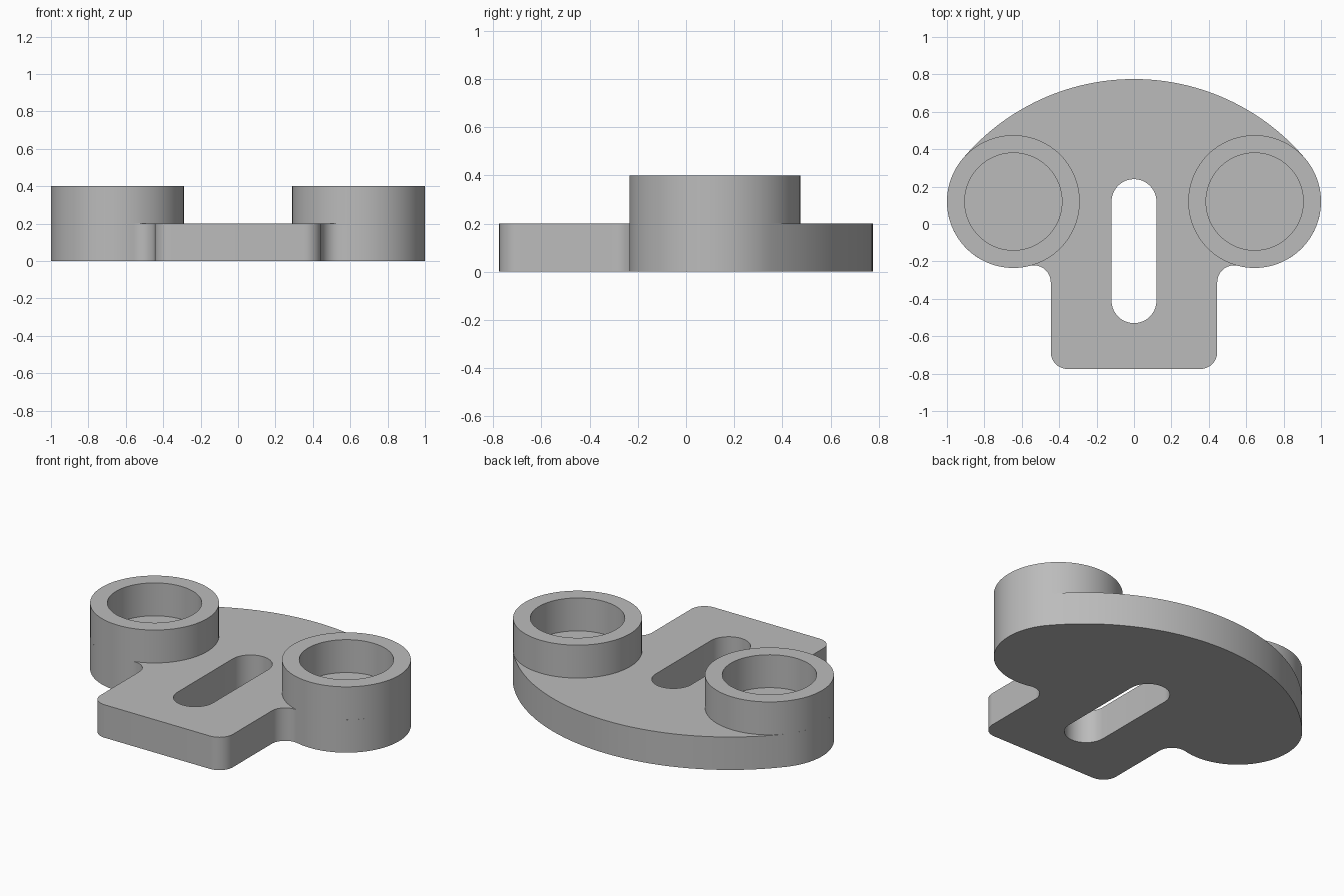
import bpy, bmesh
from math import pi, atan2, cos, sin, hypot

if "Cube" in bpy.data.objects:
    bpy.data.objects.remove(bpy.data.objects["Cube"], do_unlink=True)

# Dimensions
T = 0.2                      # plate thickness
H = 0.4                      # total height
BX, BY = 0.645, 0.12         # boss centre
R_OUT, R_IN = 0.355, 0.26    # boss radii
STEM, END = 0.445, 0.775     # stem half width, half depth
FIL = 0.09                   # fillet radius
SLOT, SLOT_LOW = 0.12, -0.41

grey = bpy.data.materials.new("grey")
grey.use_nodes = True
colour = (0.5, 0.5, 0.5, 1)
grey.diffuse_color = colour
grey.node_tree.nodes["Principled BSDF"].inputs["Base Color"].default_value = colour


def arc(cx, cy, r, a0, a1, n):
    return [(cx + r * cos(a0 + (a1 - a0) * i / n),
             cy + r * sin(a0 + (a1 - a0) * i / n)) for i in range(n + 1)]


def finish(bm, name):
    bmesh.ops.recalc_face_normals(bm, faces=bm.faces)
    me = bpy.data.meshes.new(name)
    bm.to_mesh(me)
    bm.free()
    me.materials.append(grey)
    ob = bpy.data.objects.new(name, me)
    bpy.context.collection.objects.link(ob)
    bpy.ops.object.select_all(action='DESELECT')
    ob.select_set(True)
    bpy.context.view_layer.objects.active = ob
    bpy.ops.object.shade_smooth_by_angle(angle=pi / 6)
    return ob


# Plate outline: right half built from tangent arcs, then mirrored
fx = STEM + FIL
fy = BY - ((R_OUT + FIL) ** 2 - (BX - fx) ** 2) ** 0.5
join = atan2(fy - BY, fx - BX)
k = END - R_OUT
cy = (k * k - BX * BX - BY * BY) / (2 * (k - BY))   # centre of the back arc
tangent = atan2(BY - cy, BX)

half = arc(STEM - FIL, FIL - END, FIL, -pi / 2, 0, 10)
half += arc(fx, fy, FIL, pi, join + pi, 12)
half += arc(BX, BY, R_OUT, join, tangent, 48)[1:]
half += arc(0, cy, END - cy, tangent, pi / 2, 32)[1:]
outline = half + [(-x, y) for x, y in reversed(half[:-1])]
slot = arc(0, BY, SLOT, 0, pi, 24) + arc(0, SLOT_LOW, SLOT, pi, 2 * pi, 24)

# Base plate with slot
bm = bmesh.new()
edges = []
for loop in (outline, slot):
    vs = [bm.verts.new((x, y, 0)) for x, y in loop]
    edges += [bm.edges.new((a, vs[i - 1])) for i, a in enumerate(vs)]
bmesh.ops.triangle_fill(bm, edges=edges, use_beauty=True, use_dissolve=False)
res = bmesh.ops.extrude_face_region(bm, geom=bm.faces[:])
bmesh.ops.translate(bm, vec=(0, 0, T),
                    verts=[g for g in res["geom"] if isinstance(g, bmesh.types.BMVert)])
finish(bm, "base_plate")

# Raised ring bosses, the plate forming the floor of each socket
for name, side in (("left_boss", 1), ("right_boss", -1)):
    bm = bmesh.new()
    rings = []
    for r, z in ((R_OUT, T), (R_OUT, H), (R_IN, H), (R_IN, T)):
        pts = arc(side * BX, BY, r, 0, 2 * pi, 96)[:-1]
        rings.append([bm.verts.new((x, y, z)) for x, y in pts])
    for lo, hi in zip(rings, rings[1:]):
        for i in range(len(lo)):
            bm.faces.new((lo[i - 1], lo[i], hi[i], hi[i - 1]))
    finish(bm, name)
